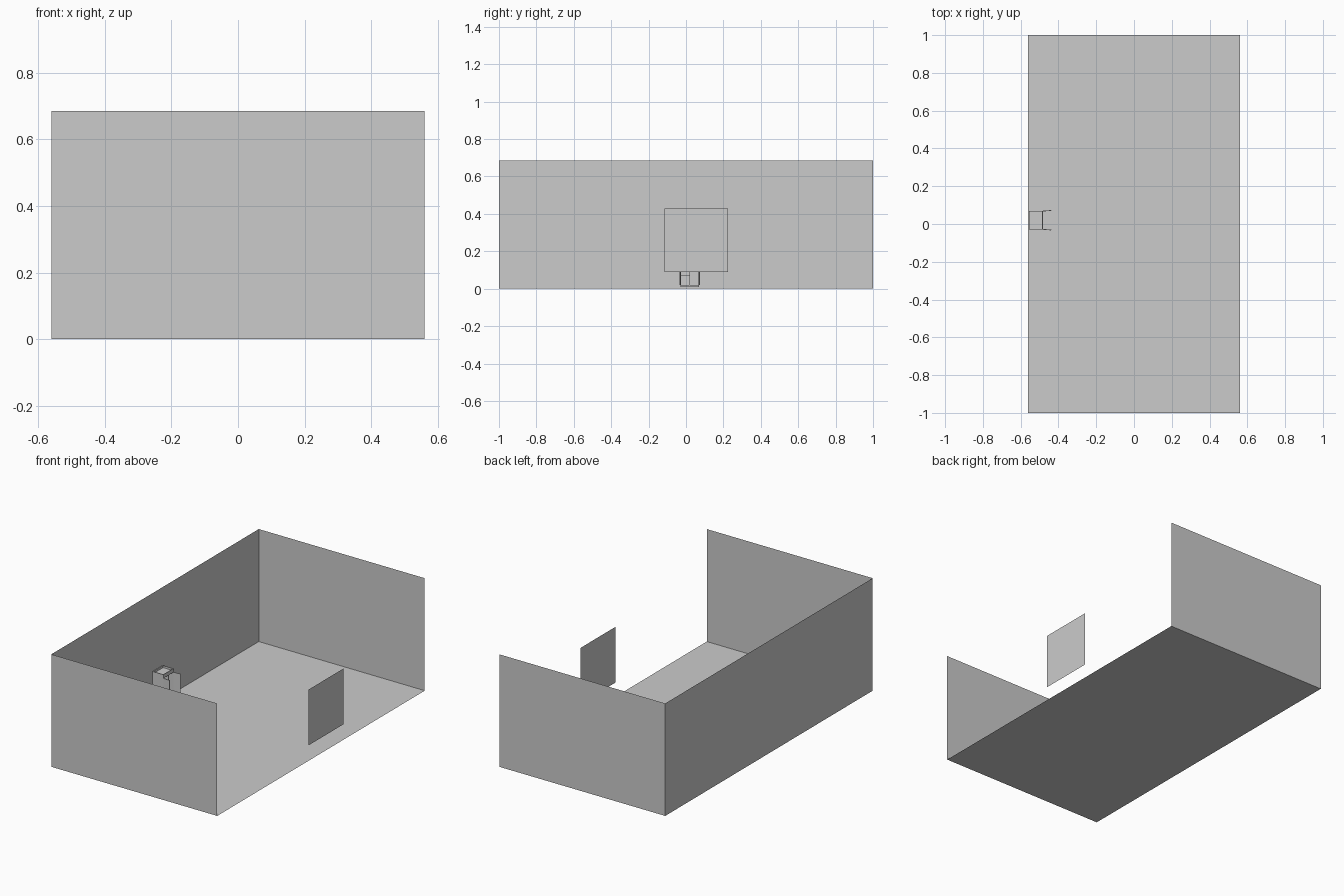
import bpy
from mathutils import Vector

default_cube = bpy.data.objects.get("Cube")
if default_cube:
    bpy.data.objects.remove(default_cube, do_unlink=True)

grey = bpy.data.materials.new("plain_grey")
grey.use_nodes = True
GREY = (0.6, 0.6, 0.6, 1)
grey.diffuse_color = GREY
grey.node_tree.nodes["Principled BSDF"].inputs["Base Color"].default_value = GREY


def sheet(name, corner, u, v):
    """Flat rectangle spanned by two edge vectors."""
    c, u, v = Vector(corner), Vector(u), Vector(v)
    mesh = bpy.data.meshes.new(name)
    mesh.from_pydata([c, c + u, c + u + v, c + v], [], [(0, 1, 2, 3)])
    mesh.materials.append(grey)
    obj = bpy.data.objects.new(name, mesh)
    bpy.context.collection.objects.link(obj)
    return obj


def box(name, low, high):
    """Box between two opposite corners."""
    low, high = Vector(low), Vector(high)
    bpy.ops.mesh.primitive_cube_add(size=1, location=(low + high) / 2)
    obj = bpy.context.object
    obj.name = name
    obj.scale = high - low
    obj.data.materials.append(grey)
    return obj


# Room shell, open at the top and on one long side
W, L, H = 0.56, 1.0, 0.686
sheet("floor", (-W, -L, 0), (2 * W, 0, 0), (0, 2 * L, 0))
sheet("long_wall", (-W, -L, 0), (0, 2 * L, 0), (0, 0, H))
sheet("front_wall", (-W, -L, 0), (2 * W, 0, 0), (0, 0, H))
sheet("back_wall", (W, L, 0), (-2 * W, 0, 0), (0, 0, H))

# Square panel on the open side
sheet("window_panel", (0.555, -0.115, 0.09), (0, 0.34, 0), (0, 0, 0.34))

# Cabinet carcass against the long wall
X0, X1 = -0.556, -0.482
Y0, Y1 = -0.03, 0.07
MID = (Y0 + Y1) / 2
T = 0.004
TOP = 0.212
box("cabinet_back", (X0, Y0, 0.008), (X0 + T, Y1, TOP))
for side, y in (("right", Y0), ("left", Y1 - T)):
    box(f"cabinet_side_{side}", (X0, y, 0.008), (X1, y + T, TOP))
box("cabinet_base", (X0, Y0, 0.008), (X1, Y1, 0.02))
box("cabinet_top", (X0, Y0, 0.19), (X1, Y1, 0.2))
box("cabinet_top_lip", (X1 - T, Y0, 0.19), (X1, Y1, TOP))
box("cabinet_divider", (X0, MID - T / 2, 0.02), (X1, MID + T / 2, 0.19))
box("cabinet_shelf", (X0, Y0, 0.07), (X1 - 0.01, MID, 0.074))

# Pair of open doors
for side, y, swing in (("right", Y0, -1), ("left", Y1, 1)):
    door = box(f"cabinet_door_{side}", (X1, y - T / 2, 0.02), (X1 + 0.044, y + T / 2, 0.19))
    door.rotation_euler.z = swing * 0.08
